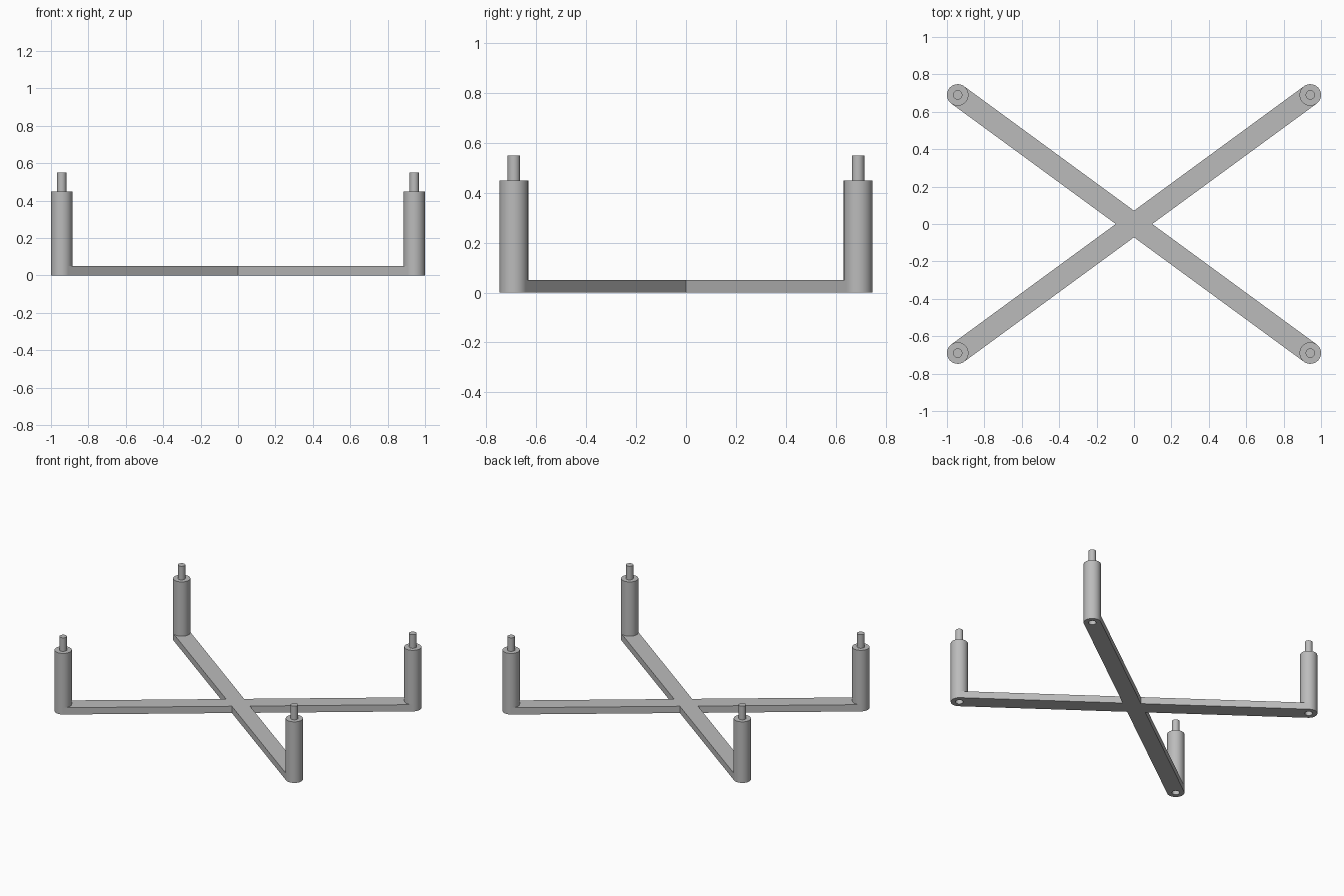
import bpy, bmesh, math
from mathutils import Matrix, Vector

cube = bpy.data.objects.get("Cube")
if cube:
    bpy.data.objects.remove(cube, do_unlink=True)

LEG_X, LEG_Y = 0.9425, 0.69      # leg axis
R = 0.0575                       # leg radius and half bar width
BAR_H, LEG_H, TOP = 0.05, 0.45, 0.55
PIN_R, SOCKET_R, SOCKET_D = 0.025, 0.026, 0.11
SEG = 48
ANGLE = math.atan2(LEG_Y, LEG_X)

grey = bpy.data.materials.new("light grey")
grey.use_nodes = True
colour = (0.5, 0.5, 0.5, 1)
grey.diffuse_color = colour
grey.node_tree.nodes["Principled BSDF"].inputs["Base Color"].default_value = colour


def finish(bm, name):
    bmesh.ops.remove_doubles(bm, verts=bm.verts, dist=0.0001)
    bmesh.ops.recalc_face_normals(bm, faces=bm.faces)
    mesh = bpy.data.meshes.new(name)
    bm.to_mesh(mesh)
    bm.free()
    mesh.materials.append(grey)
    obj = bpy.data.objects.new(name, mesh)
    bpy.context.collection.objects.link(obj)
    bpy.ops.object.select_all(action="DESELECT")
    obj.select_set(True)
    bpy.context.view_layer.objects.active = obj
    bpy.ops.object.shade_smooth_by_angle(angle=math.radians(30))
    return obj


def leg(name, x, y, turn):
    # Turned leg: socket underneath, stepped pin on top
    profile = [(0, SOCKET_D), (SOCKET_R, SOCKET_D), (SOCKET_R, 0), (R, 0),
               (R, LEG_H), (PIN_R, LEG_H), (PIN_R, TOP), (0, TOP)]
    bm = bmesh.new()
    verts = [bm.verts.new((r, 0, z)) for r, z in profile]
    edges = [bm.edges.new(pair) for pair in zip(verts, verts[1:])]
    bmesh.ops.spin(bm, geom=verts + edges, cent=(0, 0, 0), axis=(0, 0, 1),
                   angle=math.tau, steps=SEG, use_duplicate=False)
    place = Matrix.Translation((x, y, 0)) @ Matrix.Rotation(turn, 4, "Z")
    bmesh.ops.transform(bm, matrix=place, verts=bm.verts)
    return finish(bm, name)


# Cross base: each arm ends in a hollow that fits round its leg
arms = [("leg_back_left", 1, 1), ("leg_back_right", -1, 1),
        ("leg_front_right", -1, -1), ("leg_front_left", 1, -1)]
notch_x, notch_y = R / math.sin(ANGLE), R / math.cos(ANGLE)
notches = [(0, notch_y), (-notch_x, 0), (0, -notch_y), (notch_x, 0)]
outline = []
for (name, sx, sy), notch in zip(arms, notches):
    centre = Vector((sx * LEG_X, sy * LEG_Y))
    turn = math.atan2(centre.y, centre.x)
    leg(name, centre.x, centre.y, turn)
    for i in range(SEG // 2 + 1):
        t = turn - math.pi / 2 - math.tau * i / SEG
        outline.append(centre + R * Vector((math.cos(t), math.sin(t))))
    outline.append(Vector(notch))

bm = bmesh.new()
face = bm.faces.new([bm.verts.new((p.x, p.y, 0)) for p in outline])
raised = bmesh.ops.extrude_face_region(bm, geom=[face], use_keep_orig=True)["geom"]
bmesh.ops.translate(bm, vec=(0, 0, BAR_H),
                    verts=[v for v in raised if isinstance(v, bmesh.types.BMVert)])
finish(bm, "cross_base")
